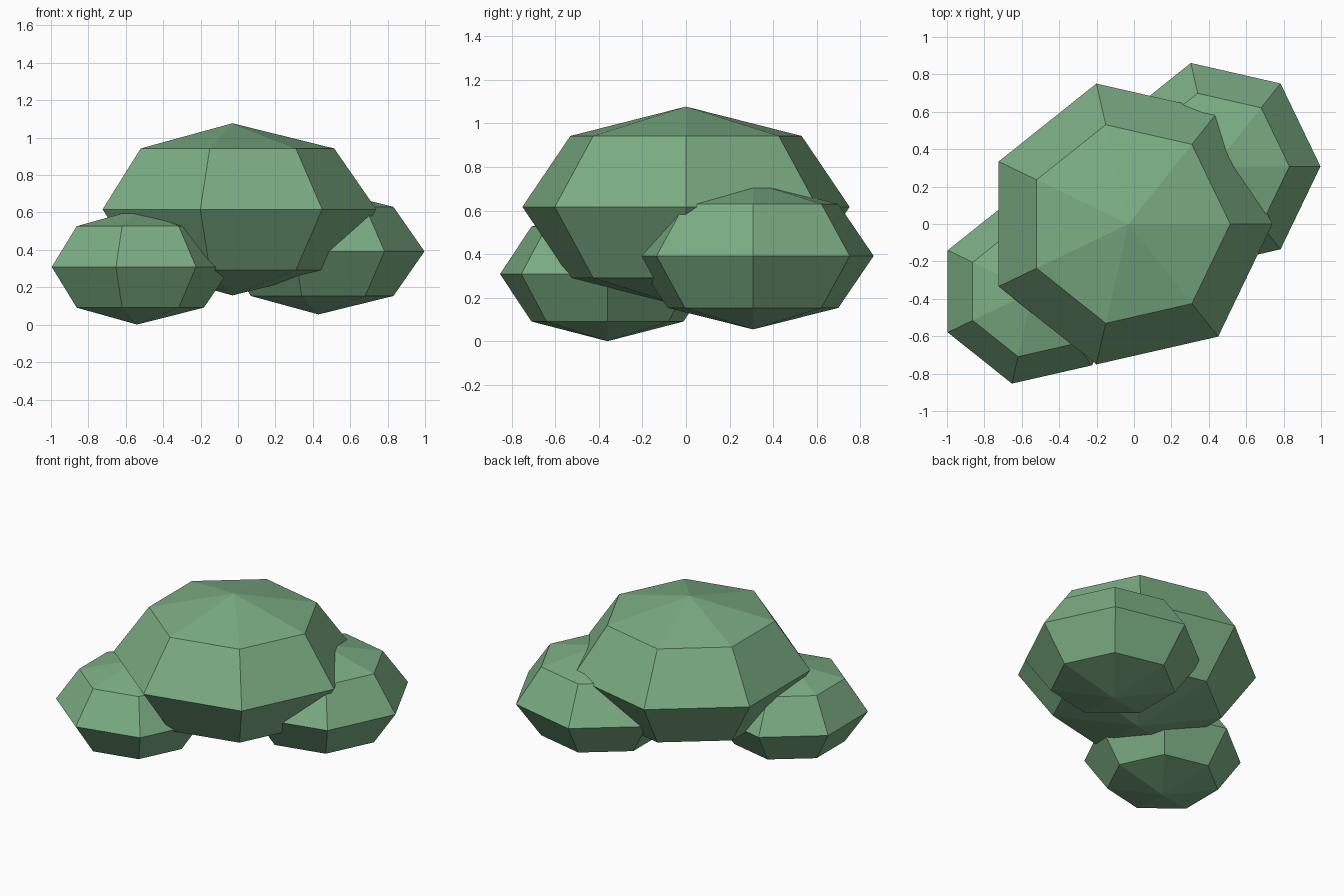
import bpy
import math

cube = bpy.data.objects.get("Cube")
if cube:
    bpy.data.objects.remove(cube, do_unlink=True)

SIDES = 7

# Leaf colour
leaf = bpy.data.materials.new("leaf_green")
leaf.use_nodes = True
colour = (0.20, 0.42, 0.23, 1.0)
leaf.diffuse_color = colour
bsdf = next(n for n in leaf.node_tree.nodes if n.type == 'BSDF_PRINCIPLED')
bsdf.inputs["Base Color"].default_value = colour
bsdf.inputs["Roughness"].default_value = 0.9


def clump(name, centre, radius, half_height):
    """Faceted flattened ball: two poles and three rings, one corner on +x."""
    verts = [(0, 0, -half_height)]
    for ring in (-1, 0, 1):
        lat = ring * math.pi / 4
        for i in range(SIDES):
            a = 2 * math.pi * i / SIDES
            r = radius * math.cos(lat)
            verts.append((r * math.cos(a), r * math.sin(a),
                          half_height * math.sin(lat)))
    verts.append((0, 0, half_height))
    top = len(verts) - 1

    faces = []
    for i in range(SIDES):
        j = (i + 1) % SIDES
        faces.append((0, 1 + j, 1 + i))
        for ring in (0, 1):
            low = 1 + ring * SIDES
            high = low + SIDES
            faces.append((low + i, low + j, high + j, high + i))
        last = 1 + 2 * SIDES
        faces.append((last + i, last + j, top))

    mesh = bpy.data.meshes.new(name)
    mesh.from_pydata(verts, [], faces)
    mesh.materials.append(leaf)
    obj = bpy.data.objects.new(name, mesh)
    obj.location = centre
    bpy.context.collection.objects.link(obj)
    return obj


# Large middle clump with a smaller one at each end
clump("main_clump", (-0.03, 0, 0.617), 0.77, 0.46)
clump("front_right_clump", (-0.54, -0.36, 0.309), 0.506, 0.308)
clump("back_left_clump", (0.43, 0.308, 0.392), 0.567, 0.337)
